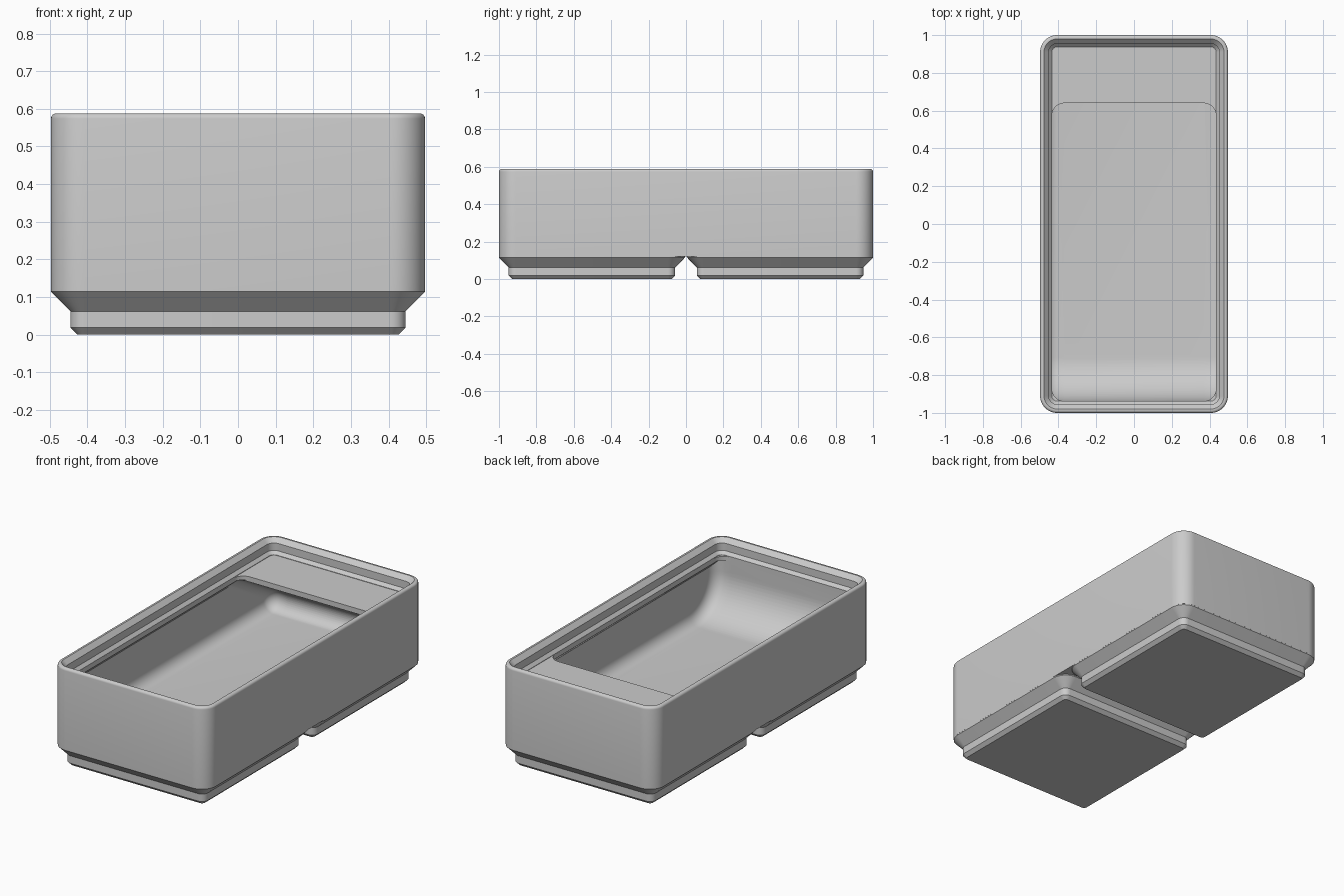
import bpy, bmesh
from math import sin, cos, pi, radians
from mathutils import Vector

if "Cube" in bpy.data.objects:
    bpy.data.objects.remove(bpy.data.objects["Cube"])


def make_object(name, bm):
    bmesh.ops.recalc_face_normals(bm, faces=bm.faces)
    mesh = bpy.data.meshes.new(name)
    bm.to_mesh(mesh)
    bm.free()
    ob = bpy.data.objects.new(name, mesh)
    bpy.context.collection.objects.link(ob)
    return ob


def loft(name, rings):
    """Skin a stack of equal-length point rings and cap both ends."""
    bm = bmesh.new()
    vs = [[bm.verts.new(p) for p in r] for r in rings]
    n = len(vs[0])
    for a, b in zip(vs, vs[1:]):
        for i in range(n):
            j = (i + 1) % n
            bm.faces.new((a[i], a[j], b[j], b[i]))
    bm.faces.new(vs[0])
    bm.faces.new(vs[-1])
    return make_object(name, bm)


def rounded_ring(hx, hy, r, z, cy=0.0, seg=12):
    pts = []
    for k, (sx, sy) in enumerate(((1, 1), (-1, 1), (-1, -1), (1, -1))):
        for i in range(seg + 1):
            a = (k + i / seg) * pi / 2
            pts.append((sx * (hx - r) + r * cos(a),
                        cy + sy * (hy - r) + r * sin(a), z))
    return pts


def boolean(target, other, operation):
    mod = target.modifiers.new("cut", 'BOOLEAN')
    mod.operation, mod.object, mod.solver = operation, other, 'EXACT'
    bpy.context.view_layer.objects.active = target
    bpy.ops.object.modifier_apply(modifier=mod.name)
    bpy.data.objects.remove(other)


def arc(cy, cz, r, a0, a1, n):
    return [(cy + r * cos(radians(a0 + (a1 - a0) * i / n)),
             cz + r * sin(radians(a0 + (a1 - a0) * i / n))) for i in range(n + 1)]


def inset(poly, d):
    """Mitred inward offset of a counter-clockwise polygon."""
    out, n = [], len(poly)
    for i in range(n):
        p, q, s = (Vector(poly[k % n]) for k in (i - 1, i, i + 1))
        e1, e2 = (q - p).normalized(), (s - q).normalized()
        n1, n2 = Vector((-e1.y, e1.x)), Vector((-e2.y, e2.x))
        out.append(q + (n1 + n2) * (d / (1 + n1.dot(n2))))
    return out


HX, HY, R = 0.497, 1.0, 0.09
FLOOR, FILLET = 0.17, 0.067

# Outer body with rounded rim and stepped stacking lip: (inset, height)
shell = [(0, 0.12), (0, 0.574)]
shell += [(0.014 - 0.014 * cos(a * pi / 8), 0.574 + 0.014 * sin(a * pi / 8)) for a in range(1, 5)]
shell += [(0.0205, 0.588), (0.0455, 0.563), (0.0455, 0.520), (0.0623, 0.503), (0.0623, 0.5005)]
bin_body = loft("bin_body", [rounded_ring(HX - d, HY - d, R - d, z) for d, z in shell])

# Two stepped feet
foot = [(0.0705, 0), (0.0515, 0.019), (0.0515, 0.062), (0.0003, 0.114), (0.0003, 0.122), (0.02, 0.14)]
for cy in (-0.503, 0.503):
    boolean(bin_body, loft("foot", [rounded_ring(HX - d, HX - d, R - d, z, cy) for d, z in foot]), 'UNION')

# Side profile of the compartment: front scoop, floor, shelf underside, shelf edge
SCOOP, FRONT, SHELF = 0.235, -0.938, 0.64
profile = arc(FRONT + SCOOP, FLOOR + SCOOP, SCOOP, 180, 270, 20)
profile += arc(0.977 - FILLET, FLOOR + FILLET, FILLET, -90, 60, 16)
y, z = profile[-1]
profile += [(SHELF, z + (y - SHELF) * 0.577), (SHELF, 0.60), (FRONT, 0.60)]


def cavity(name, half):
    r, n = FILLET - 0.001, 8
    steps = [(half - r + r * sin(i * pi / 2 / n), r * (1 - cos(i * pi / 2 / n))) for i in range(n + 1)]
    slices = [(-x, d) for x, d in reversed(steps)] + steps
    return loft(name, [[(x, p.x, p.y) for p in inset(profile, d)] for x, d in slices])


# Opening through the lip, then the wider space tucked beneath it
boolean(bin_body, cavity("opening_cutter", 0.4345), 'DIFFERENCE')
wide = cavity("undercut_cutter", 0.474)
outline = [(0.48, 0.1), (0.48, 0.428), (0.43, 0.478), (-0.43, 0.478), (-0.48, 0.428), (-0.48, 0.1)]
limit = loft("undercut_limit", [[(x, yy, zz) for x, zz in outline] for yy in (-1.1, 1.1)])
boolean(wide, limit, 'INTERSECT')
boolean(bin_body, wide, 'DIFFERENCE')

bpy.ops.object.select_all(action='DESELECT')
bin_body.select_set(True)
bpy.context.view_layer.objects.active = bin_body
bpy.ops.object.shade_smooth_by_angle(angle=radians(30))
